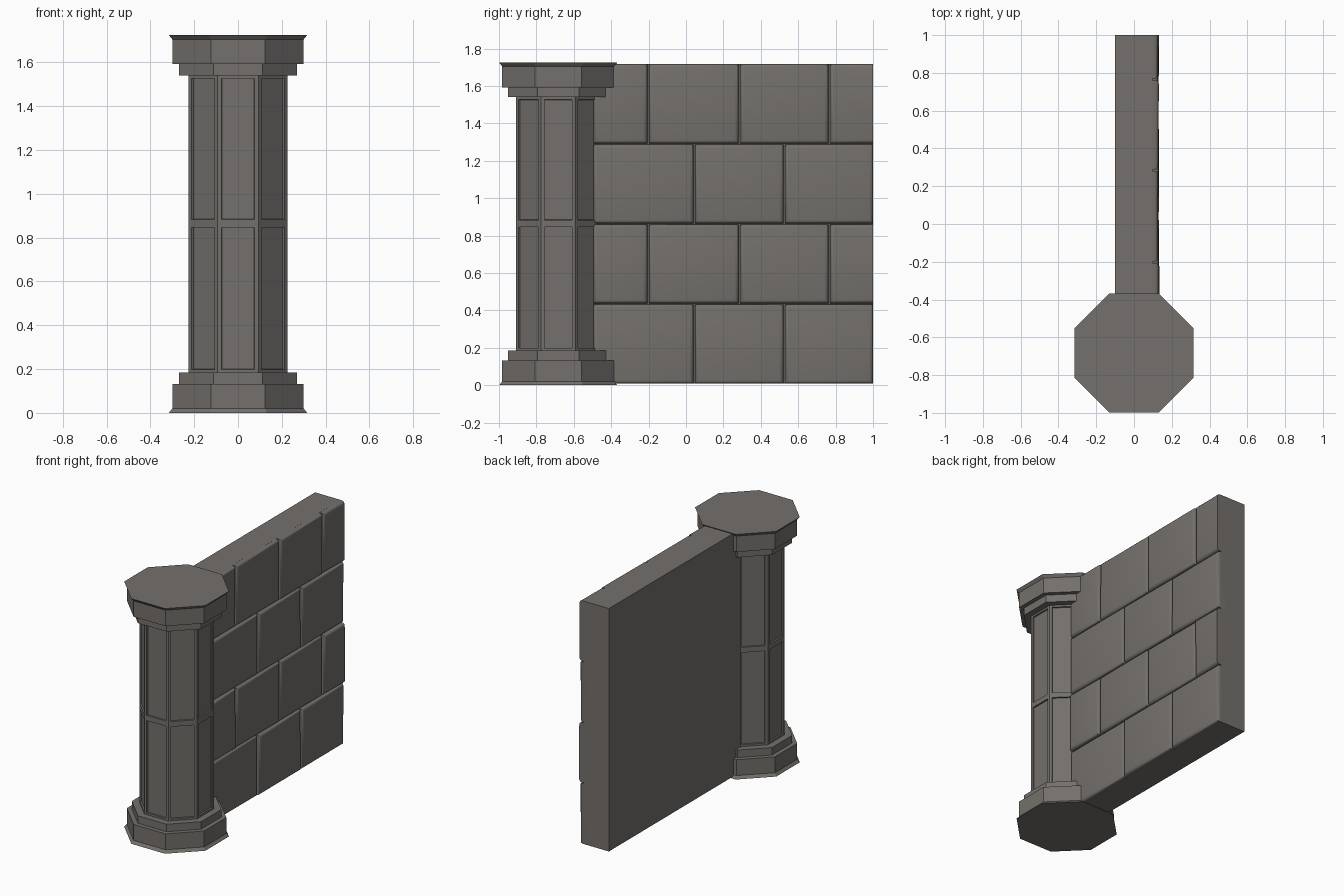
import bpy, bmesh, math, random

if "Cube" in bpy.data.objects:
    bpy.data.objects.remove(bpy.data.objects["Cube"])

random.seed(4)
CY = -0.683  # column centre in y


def material(name, rgb):
    m = bpy.data.materials.new(name)
    m.diffuse_color = (*rgb, 1)
    m.use_nodes = True
    m.node_tree.nodes["Principled BSDF"].inputs["Base Color"].default_value = m.diffuse_color
    return m


stone = material("warm grey stone", (0.175, 0.163, 0.150))


def finish(bm, name, mat):
    bmesh.ops.recalc_face_normals(bm, faces=bm.faces)
    me = bpy.data.meshes.new(name)
    bm.to_mesh(me)
    bm.free()
    ob = bpy.data.objects.new(name, me)
    bpy.context.collection.objects.link(ob)
    me.materials.append(mat)
    return ob


def octagon_stack(profile):
    """Octagonal solid from (apothem, z) pairs, flat sides facing the axes."""
    bm = bmesh.new()
    rings, sides = [], []
    for a, z in profile:
        r = a / math.cos(math.pi / 8)
        rings.append([bm.verts.new((r * math.cos((i + .5) * math.pi / 4),
                                    CY + r * math.sin((i + .5) * math.pi / 4), z))
                      for i in range(8)])
    for lo, hi in zip(rings, rings[1:]):
        for i in range(8):
            j = (i + 1) % 8
            sides.append(bm.faces.new((lo[i], lo[j], hi[j], hi[i])))
    bm.faces.new(rings[0][::-1])
    bm.faces.new(rings[-1])
    return bm, sides


# Stepped base and mirrored capital
steps = [(0.316, 0.0), (0.300, 0.02), (0.300, 0.132), (0.270, 0.132),
         (0.270, 0.185), (0.215, 0.185)]
bm, _ = octagon_stack(steps)
finish(bm, "column_base", stone)
bm, _ = octagon_stack([(a, 1.725 - z) for a, z in reversed(steps)])
finish(bm, "column_capital", stone)

# Shaft with two tiers of recessed panels
bm, sides = octagon_stack([(0.225, 0.18), (0.225, 0.865), (0.225, 1.545)])
bmesh.ops.recalc_face_normals(bm, faces=bm.faces)
bmesh.ops.inset_individual(bm, faces=sides, thickness=0.026, depth=0)
bmesh.ops.inset_individual(bm, faces=sides, thickness=0.002, depth=-0.010)
finish(bm, "column_shaft", stone)


def box(x0, x1, y0, y1, z0, z1):
    bm = bmesh.new()
    bmesh.ops.create_cube(bm, size=1)
    for v in bm.verts:
        v.co = (x1 if v.co.x > 0 else x0, y1 if v.co.y > 0 else y0,
                z1 if v.co.z > 0 else z0)
    return bm


# Plain wall slab behind the blocks
finish(box(-0.10, 0.098, -0.5, 1.0, 0.008, 1.717), "wall_slab", stone)

# Rounded stone blocks in four staggered courses
joints = [[-0.5, 0.043, 0.525, 1.0], [-0.5, -0.203, 0.285, 0.765, 1.0]]
for row in range(4):
    cuts = joints[row % 2]
    z0 = 0.008 + row * 0.4272
    z1 = z0 + 0.4272
    for k, (y0, y1) in enumerate(zip(cuts, cuts[1:])):
        last = y1 == 1.0
        face_x = 0.130 + random.uniform(-0.003, 0.004)
        bm = box(0.05, face_x, y0 + 0.004, y1 if last else y1 - 0.004,
                 z0 + (0.003 if row else 0), z1 - (0.003 if row < 3 else 0))
        for v in bm.verts:  # slight uneven face tilt
            if v.co.x > 0.1:
                v.co.x += random.uniform(-0.003, 0.003)
        edges = []
        for e in bm.edges:
            mid = (e.verts[0].co + e.verts[1].co) / 2
            cut_end = last and row % 2 and mid.y > 0.999
            if mid.x > 0.1 and not (cut_end and abs(e.verts[0].co.y - e.verts[1].co.y) < .01):
                edges.append(e)
        bmesh.ops.bevel(bm, geom=edges, offset=0.020, segments=3,
                        profile=0.5, affect='EDGES', clamp_overlap=True)
        ob = finish(bm, f"wall_block_{row + 1}_{k + 1}", stone)
        bpy.ops.object.select_all(action='DESELECT')
        ob.select_set(True)
        bpy.context.view_layer.objects.active = ob
        bpy.ops.object.shade_smooth_by_angle(angle=math.radians(35))
